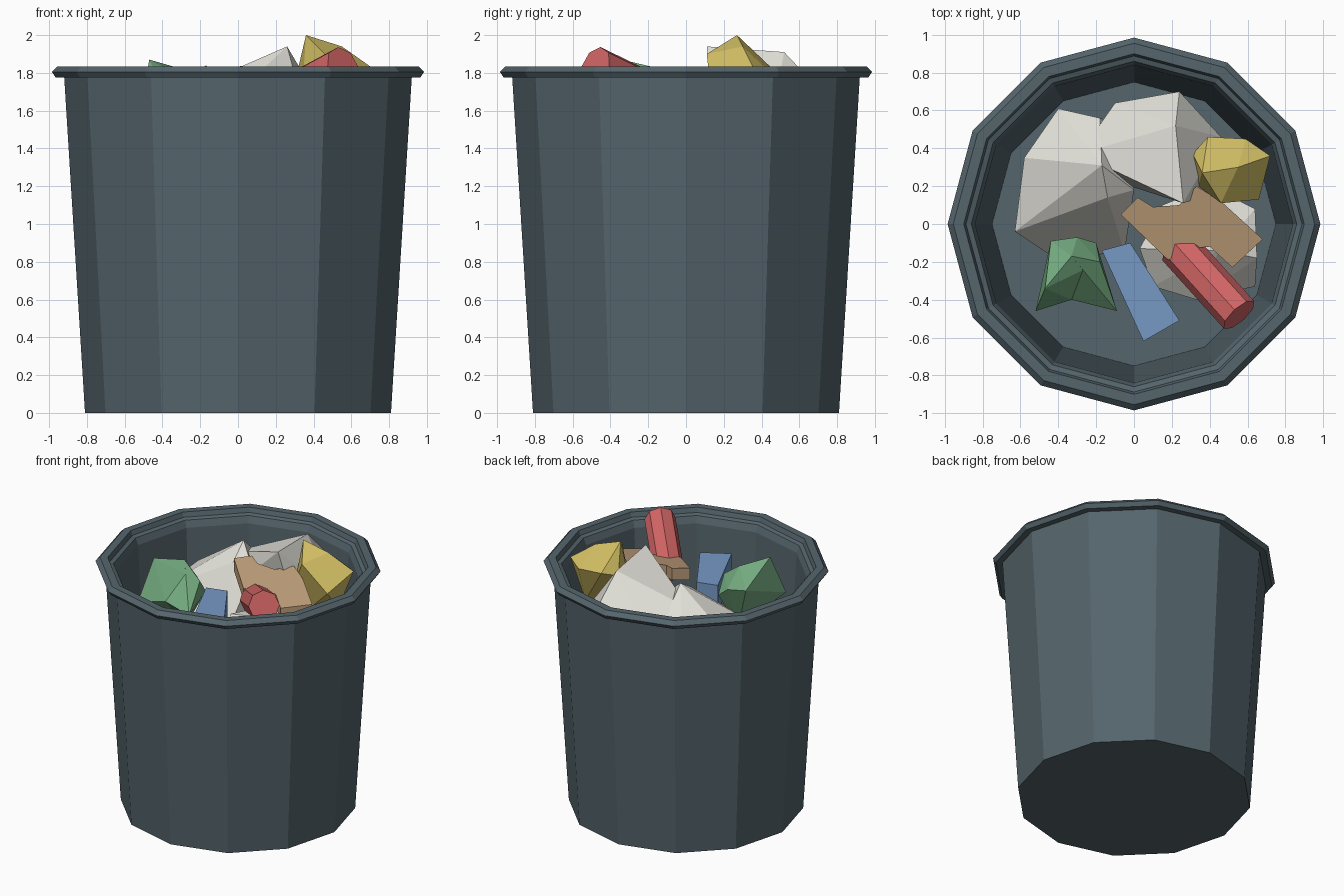
import bpy, bmesh
from math import sin, cos, pi
from mathutils import Vector

cube = bpy.data.objects.get("Cube")
if cube:
    bpy.data.objects.remove(cube, do_unlink=True)


def material(name, r, g, b):
    mat = bpy.data.materials.new(name)
    mat.use_nodes = True
    mat.diffuse_color = (r, g, b, 1)
    mat.node_tree.nodes["Principled BSDF"].inputs["Base Color"].default_value = (r, g, b, 1)
    return mat


slate = material("slate plastic", .09, .13, .15)
white = material("paper white", .76, .75, .69)
tan = material("cardboard tan", .53, .35, .2)
green = material("green", .18, .42, .22)
blue = material("blue", .18, .32, .56)
red = material("red", .65, .13, .13)
yellow = material("yellow", .66, .53, .13)


def finish(bm, name, mat):
    bmesh.ops.recalc_face_normals(bm, faces=bm.faces)
    mesh = bpy.data.meshes.new(name)
    bm.to_mesh(mesh)
    bm.free()
    mesh.materials.append(mat)
    obj = bpy.data.objects.new(name, mesh)
    bpy.context.collection.objects.link(obj)
    return obj


def lathe(name, profile, mat, sides):
    """Closed faceted body turned from a (radius, height) profile."""
    bm = bmesh.new()
    angles = [2 * pi * i / sides for i in range(sides)]
    rings = [[bm.verts.new((r * cos(a), r * sin(a), z)) for a in angles] for r, z in profile]
    for low, high in zip(rings, rings[1:]):
        for i in range(sides):
            j = (i + 1) % sides
            bm.faces.new((low[i], low[j], high[j], high[i]))
    bm.faces.new(rings[0])
    bm.faces.new(rings[-1])
    return finish(bm, name, mat)


def crumple(name, mat, *hulls):
    """Crumpled lump made of one or more convex hulls."""
    bm = bmesh.new()
    for points in hulls:
        verts = [bm.verts.new(p) for p in points]
        result = bmesh.ops.convex_hull(bm, input=verts)
        spare = {v for v in result["geom_interior"] if isinstance(v, bmesh.types.BMVert)}
        bmesh.ops.delete(bm, geom=list(spare), context="VERTS")
    return finish(bm, name, mat)


def slab(name, mat, outline, top, thickness):
    """Flat outline extruded downward; top gives the height at (x, y)."""
    bm = bmesh.new()
    upper = [bm.verts.new((x, y, top(x, y))) for x, y in outline]
    lower = [bm.verts.new(v.co - Vector((0, 0, thickness))) for v in upper]
    bm.faces.new(upper)
    bm.faces.new(lower)
    for i in range(len(upper)):
        j = (i + 1) % len(upper)
        bm.faces.new((upper[i], upper[j], lower[j], lower[i]))
    return finish(bm, name, mat)


# Bin: tapered wall, rolled rim with inner step, inner wall and floor
lathe("bin", [(.81, 0), (.92, 1.775), (.965, 1.775), (.985, 1.805), (.955, 1.835),
              (.9, 1.835), (.888, 1.8), (.86, 1.79), (.84, 1.74), (.75, .1)], slate, 12)

# Crumpled paper
crumple("paper_left", white, [
    (-.4, .61, 1.5), (-.18, .56, 1.6), (-.58, .35, 1.56), (-.63, -.04, 1.48),
    (-.17, .31, 1.84), (0, .18, 1.7), (-.14, .14, 1.74), (-.42, -.18, 1.2),
    (-.05, -.15, 1.2), (-.45, .4, 1.1), (0, .5, 1.1)])
crumple("paper_back", white, [
    (-.29, .37, 1.7), (-.1, .64, 1.6), (.24, .7, 1.72), (.22, .52, 1.91),
    (.26, .11, 1.94), (.46, .46, 1.6), (.38, .15, 1.5), (-.02, .2, 1.68),
    (.1, .5, 1.3), (.3, .3, 1.3)])
crumple("paper_front", white, [
    (.03, -.13, 1.5), (.1, -.33, 1.38), (.33, -.4, 1.35), (.64, -.33, 1.35),
    (.65, -.18, 1.5), (.64, .08, 1.5), (.4, .2, 1.5), (.15, .1, 1.5),
    (.45, -.14, 1.57), (.35, -.1, 1.1)])

# Flattened cardboard with flaps
slab("cardboard", tan,
     [(-.07, .05), (.02, .14), (.1, .09), (.24, .1), (.33, .2), (.46, .12),
      (.68, -.08), (.52, -.23), (.4, -.12), (.29, -.13), (.18, -.19)],
     lambda x, y: 1.81 - .1 * x + .2 * y, .09)

# Blue carton
slab("carton", blue, [(-.17, -.14), (-.02, -.1), (.24, -.51), (.05, -.62)],
     lambda x, y: 1.65, .2)

# Green wad with two pulled corners
core = [(-.44, -.09, 1.7), (-.3, -.07, 1.68), (-.2, -.1, 1.6), (-.18, -.2, 1.72),
        (-.33, -.17, 1.83), (-.33, -.4, 1.6), (-.3, -.2, 1.35)]
crumple("green_wad", green,
        core + [(-.47, -.34, 1.87), (-.52, -.46, 1.57)],
        core + [(-.09, -.46, 1.58)])

# Yellow wad
crumple("yellow_wad", yellow, [
    (.36, .27, 2), (.31, .37, 1.79), (.39, .46, 1.82), (.59, .45, 1.8), (.55, .3, 1.94),
    (.72, .36, 1.82), (.66, .13, 1.72), (.46, .11, 1.9), (.34, .2, 1.7),
    (.45, .2, 1.52), (.6, .35, 1.52)])

# Red can leaning toward the rim
start, end = Vector((.23, -.12, 1.66)), Vector((.555, -.48, 1.835))
axis = end - start
bm = bmesh.new()
bmesh.ops.create_cone(bm, cap_ends=True, segments=8, radius1=.108, radius2=.108, depth=axis.length)
can = finish(bm, "can", red)
can.rotation_mode = "QUATERNION"
can.rotation_quaternion = axis.to_track_quat("Z", "Y")
can.location = (start + end) / 2
